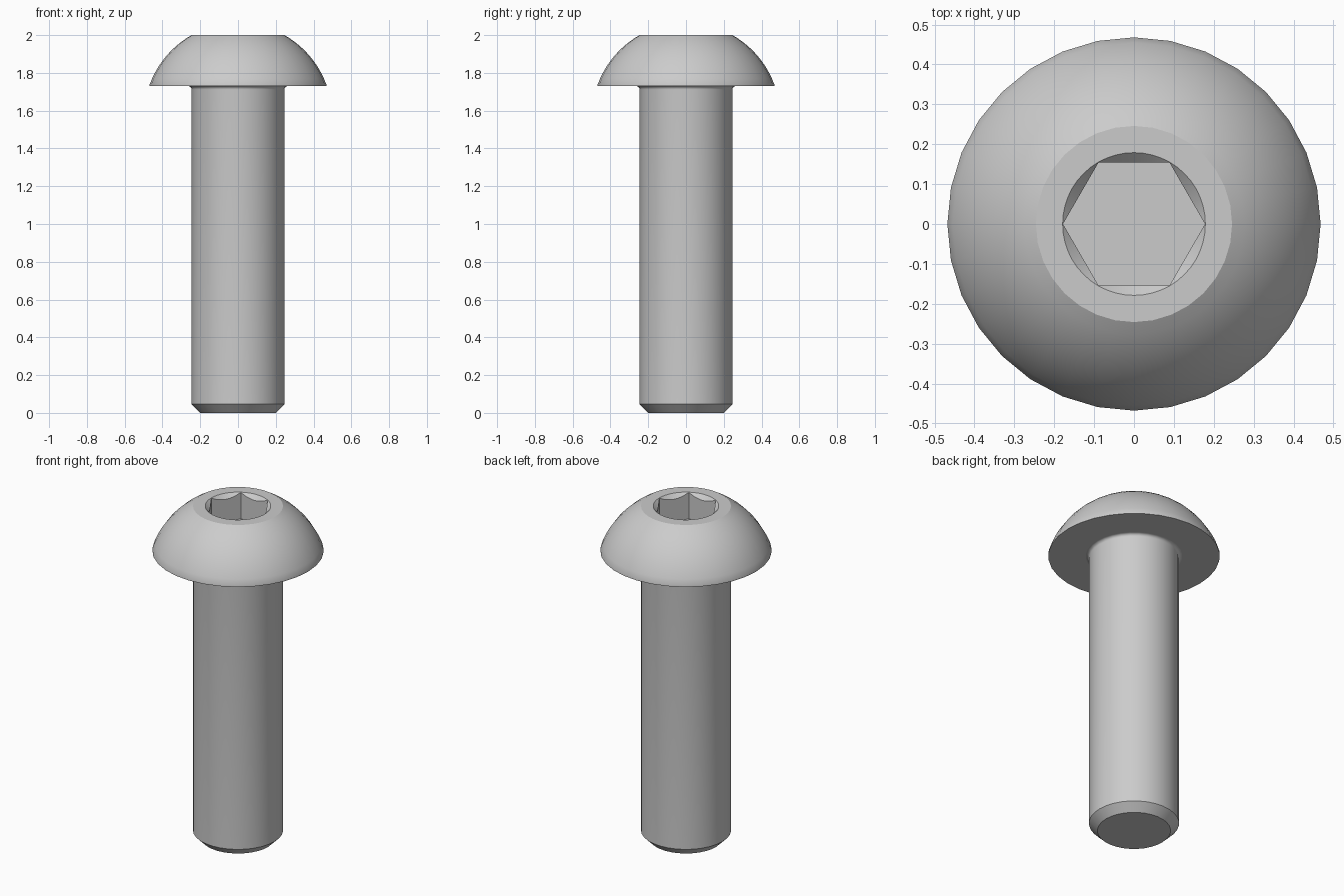
import bpy
import bmesh
from math import sin, cos, pi, atan2, hypot

SIDES = 32
SHANK_R, HEAD_R, FLAT_R = 0.246, 0.468, 0.246
HEAD_Z, RIM_Z, TOP_Z = 1.73, 1.738, 2.0

cube = bpy.data.objects.get("Cube")
if cube:
    bpy.data.objects.remove(cube, do_unlink=True)

steel = bpy.data.materials.new("grey_steel")
steel.use_nodes = True
GREY = (0.6, 0.6, 0.6, 1)
steel.diffuse_color = GREY
steel.node_tree.nodes["Principled BSDF"].inputs["Base Color"].default_value = GREY


def lathe(name, profile, sides=SIDES, cap_top=True):
    """Stack rings of (radius, height) from the bottom up and cap the ends."""
    bm = bmesh.new()
    rings = [[bm.verts.new((r * cos(2 * pi * i / sides), r * sin(2 * pi * i / sides), z))
              for i in range(sides)] for r, z in profile]
    for low, high in zip(rings, rings[1:]):
        for i in range(sides):
            j = (i + 1) % sides
            bm.faces.new((low[i], low[j], high[j], high[i]))
    bm.faces.new(rings[0][::-1])
    if cap_top:
        bm.faces.new(rings[-1])
    mesh = bpy.data.meshes.new(name)
    bm.to_mesh(mesh)
    bm.free()
    mesh.materials.append(steel)
    obj = bpy.data.objects.new(name, mesh)
    bpy.context.collection.objects.link(obj)
    return obj


def activate(obj):
    bpy.ops.object.select_all(action='DESELECT')
    obj.select_set(True)
    bpy.context.view_layer.objects.active = obj


def cut(target, cutter):
    cutter.hide_render = True
    mod = target.modifiers.new("cut", 'BOOLEAN')
    mod.operation = 'DIFFERENCE'
    mod.solver = 'EXACT'
    mod.object = cutter
    activate(target)
    bpy.ops.object.modifier_apply(modifier=mod.name)
    bpy.data.objects.remove(cutter, do_unlink=True)


# Shank: chamfered tip, straight body, fillet under the head
fillet = 0.018
steps = 6
shank_profile = [(0.2, 0), (SHANK_R, 0.046)]
for k in range(steps + 1):
    a = pi / 2 * k / steps
    shank_profile.append((SHANK_R + fillet * (1 - cos(a)), HEAD_Z - fillet * (1 - sin(a))))
shank = lathe("shank", shank_profile, cap_top=False)

# Head: spherical dome with a thin rim and a flat top
rise = TOP_Z - RIM_Z
drop = (HEAD_R ** 2 - FLAT_R ** 2 - rise ** 2) / (2 * rise)
dome_r = hypot(HEAD_R, drop)
start, end = atan2(drop, HEAD_R), atan2(drop + rise, FLAT_R)
steps = 10
head_profile = [(HEAD_R, HEAD_Z)]
for k in range(steps + 1):
    a = start + (end - start) * k / steps
    head_profile.append((dome_r * cos(a), RIM_Z - drop + dome_r * sin(a)))
head = lathe("head", head_profile)

# Hexagonal socket with a conical lead-in
cut(head, lathe("hex_cutter", [(0.178, 1.84), (0.178, 2.1)], sides=6))
cut(head, lathe("cone_cutter", [(0.139, 1.96), (0.199, 2.02)], sides=48))

for part in (shank, head):
    activate(part)
    bpy.ops.object.shade_smooth_by_angle(angle=pi / 7.5)
